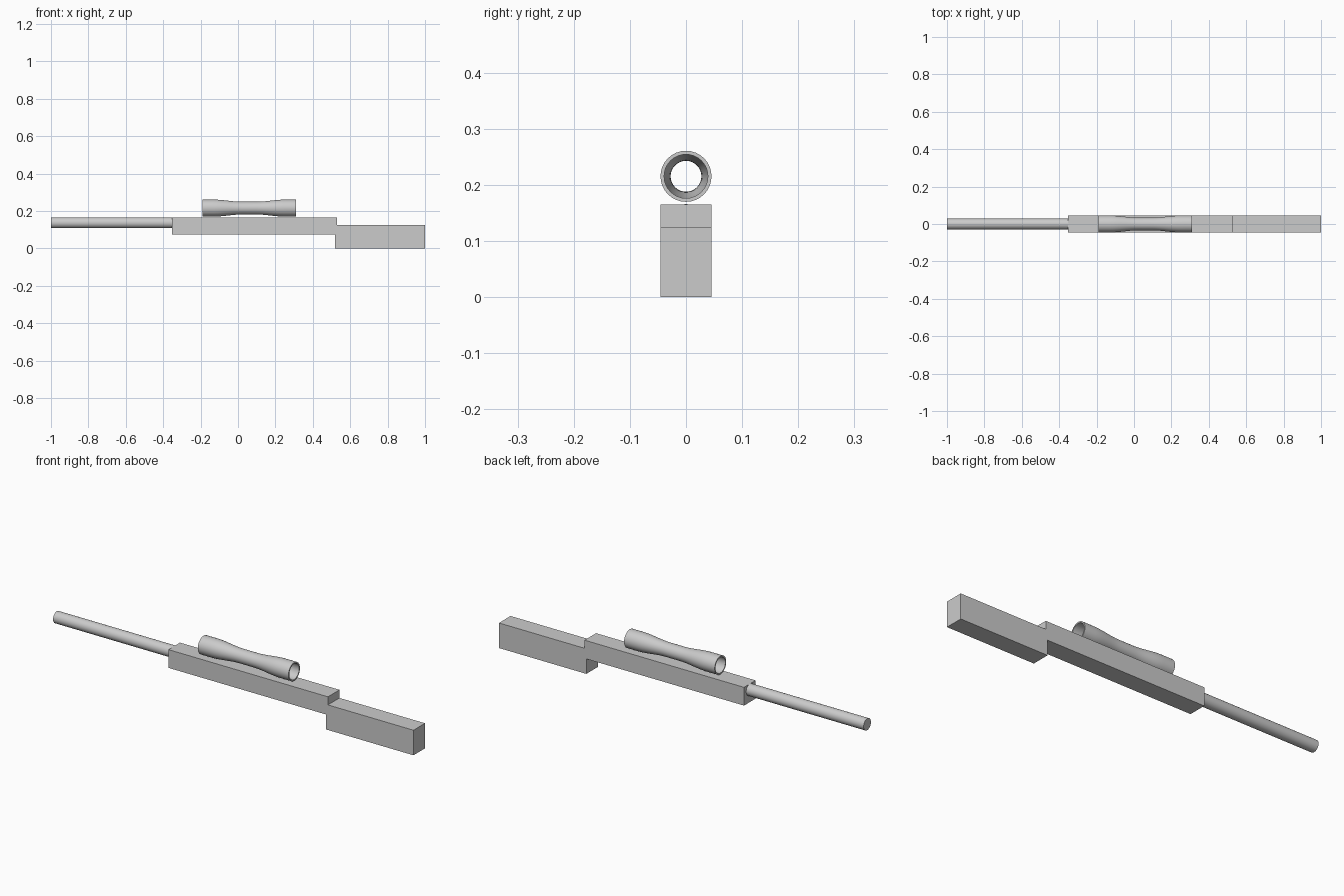
import bpy, bmesh, math
from mathutils import Matrix

if "Cube" in bpy.data.objects:
    bpy.data.objects.remove(bpy.data.objects["Cube"])


def finish(name, bm, smooth=False):
    bmesh.ops.recalc_face_normals(bm, faces=bm.faces[:])
    mesh = bpy.data.meshes.new(name)
    bm.to_mesh(mesh)
    bm.free()
    obj = bpy.data.objects.new(name, mesh)
    bpy.context.collection.objects.link(obj)
    if smooth:
        bpy.ops.object.select_all(action='DESELECT')
        obj.select_set(True)
        bpy.context.view_layer.objects.active = obj
        bpy.ops.object.shade_smooth_by_angle(angle=math.radians(35))
    return obj


def box(name, x0, x1, z0, z1, half_y):
    bm = bmesh.new()
    m = Matrix.Translation(((x0 + x1) / 2, 0, (z0 + z1) / 2))
    m = m @ Matrix.Diagonal((x1 - x0, 2 * half_y, z1 - z0, 1))
    bmesh.ops.create_cube(bm, size=1, matrix=m)
    return finish(name, bm)


def lathe_x(name, profile, z, sides=32, closed=False):
    """Revolve (x, radius) points around a line along x at height z."""
    bm = bmesh.new()
    rings = [[bm.verts.new((x, r * math.cos(2 * math.pi * i / sides),
                            z + r * math.sin(2 * math.pi * i / sides)))
              for i in range(sides)] for x, r in profile]
    pairs = list(zip(rings, rings[1:]))
    if closed:
        pairs.append((rings[-1], rings[0]))
    else:
        bm.faces.new(rings[0])
        bm.faces.new(rings[-1])
    for a, b in pairs:
        for i in range(sides):
            j = (i + 1) % sides
            bm.faces.new((a[i], a[j], b[j], b[i]))
    return finish(name, bm, smooth=True)


# Main body and stepped-down rear block
box("body", -0.352, 0.528, 0.0745, 0.1655, 0.0455)
box("stock", 0.518, 1.0, 0.0, 0.125, 0.0455)

# Solid round barrel
lathe_x("barrel", [(-1.0, 0.029), (-0.35, 0.029)], 0.137)

# Waisted open sight tube: half profile with an eased taper, then mirrored
R_END, R_MID, WALL, CENTRE = 0.0455, 0.034, 0.0065, 0.06
half = [(0.25, R_END)]
for k in range(9):
    t = k / 8
    ease = t * t * (3 - 2 * t)
    half.append((0.19 - 0.15 * t, R_END + (R_MID - R_END) * ease))
offsets = [(-d, r) for d, r in half] + half[::-1]
outer = [(CENTRE + d, r) for d, r in offsets]
inner = [(x, r - WALL) for x, r in reversed(outer)]
lathe_x("sight_tube", outer + inner, 0.2155, closed=True)
